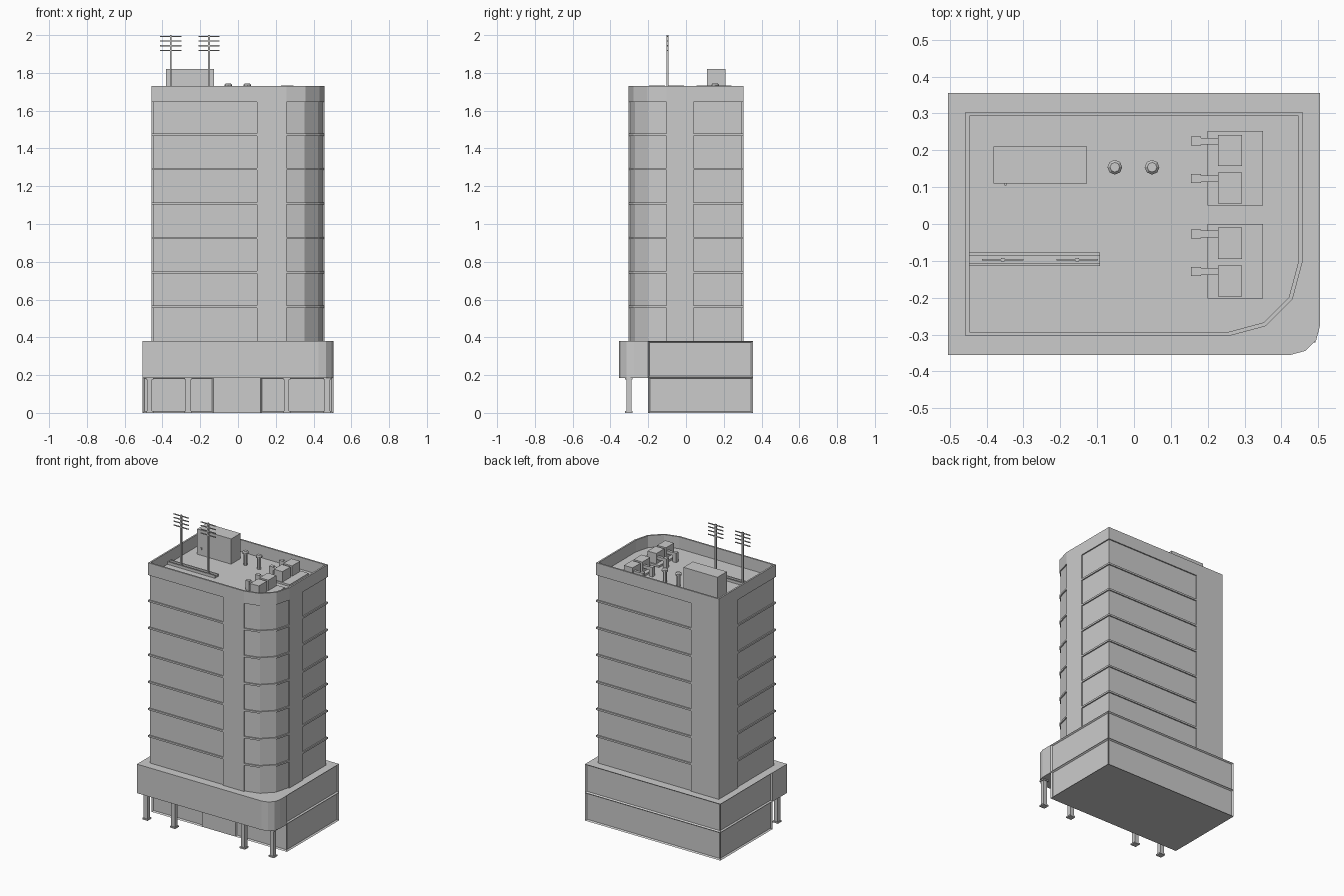
import bpy, bmesh, math
from mathutils import Vector

if "Cube" in bpy.data.objects:
    bpy.data.objects.remove(bpy.data.objects["Cube"])


def finish(name, bm):
    bmesh.ops.recalc_face_normals(bm, faces=bm.faces)
    me = bpy.data.meshes.new(name)
    bm.to_mesh(me)
    bm.free()
    ob = bpy.data.objects.new(name, me)
    bpy.context.collection.objects.link(ob)
    return ob


def prism(name, pts, z0, z1, panels=(), border=0.01, depth=0.01):
    """Extruded outline; the listed side faces get a recessed panel."""
    bm = bmesh.new()
    lo = [bm.verts.new((x, y, z0)) for x, y in pts]
    hi = [bm.verts.new((x, y, z1)) for x, y in pts]
    n = len(pts)
    bm.faces.new(lo[::-1])
    bm.faces.new(hi)
    sides = [bm.faces.new((lo[i], lo[(i + 1) % n], hi[(i + 1) % n], hi[i])) for i in range(n)]
    bm.normal_update()
    if panels:
        bmesh.ops.inset_individual(bm, faces=[sides[i] for i in panels],
                                   thickness=border, depth=-depth)
    return finish(name, bm)


def box(name, x0, x1, y0, y1, z0, z1):
    return prism(name, [(x0, y0), (x1, y0), (x1, y1), (x0, y1)], z0, z1)


def offset(pts, d, closed):
    """Mitred inward offset of a counter-clockwise path."""
    p = [Vector(q) for q in pts]
    n = len(p)
    out = []
    for i in range(n):
        nrm = []
        for a, b in ((i - 1, i), (i, i + 1)):
            if closed or (a >= 0 and b < n):
                e = (p[b % n] - p[a % n]).normalized()
                nrm.append(Vector((-e.y, e.x)))
        m = (nrm[0] + nrm[-1]) / (1 + nrm[0].dot(nrm[-1]))
        out.append(tuple(p[i] + m * d))
    return out


def strip(name, pts, d, z0, z1, closed=False):
    """Wall of thickness d standing along a path."""
    bm = bmesh.new()
    inner = offset(pts, d, closed)
    rings = [[bm.verts.new(v) for v in ((o[0], o[1], z0), (o[0], o[1], z1),
                                        (i[0], i[1], z1), (i[0], i[1], z0))]
             for o, i in zip(pts, inner)]
    n = len(rings)
    for k in range(n if closed else n - 1):
        a, b = rings[k], rings[(k + 1) % n]
        for j in range(4):
            bm.faces.new((a[j], b[j], b[(j + 1) % 4], a[(j + 1) % 4]))
    if not closed:
        bm.faces.new(rings[0])
        bm.faces.new(rings[-1])
    return finish(name, bm)


def lathe(name, cx, cy, profile, sides=8):
    bm = bmesh.new()
    rings = [[bm.verts.new((cx + r * math.cos(math.tau * k / sides),
                            cy + r * math.sin(math.tau * k / sides), z))
              for k in range(sides)] for r, z in profile]
    for a, b in zip(rings, rings[1:]):
        for k in range(sides):
            bm.faces.new((a[k], a[(k + 1) % sides], b[(k + 1) % sides], b[k]))
    bm.faces.new(rings[0])
    bm.faces.new(rings[-1])
    return finish(name, bm)


def arc(cx, cy, r):
    return [(cx + r * math.cos(math.radians(a)), cy + r * math.sin(math.radians(a)))
            for a in (-90, -60, -30, 0)]


# Podium: ground floor with shopfront, upper floor, overhanging front
X, Y = 0.505, 0.355
prism("ground_floor", [(-X, -0.2), (-0.13, -0.2), (0.12, -0.2), (X, -0.2), (X, Y), (-X, Y)],
      0, 0.188, panels=(0, 2, 3, 4, 5))
prism("podium_floor", [(-X, -0.2), (X, -0.2), (X, Y), (-X, Y)], 0.188, 0.38, panels=(1, 2, 3))
prism("podium_overhang", [(-X, -Y)] + arc(X - 0.08, -Y + 0.08, 0.08) + [(X, -0.2), (-X, -0.2)],
      0.185, 0.38)

# Entrance columns with foot and head plates
for i, x in enumerate((-0.468, -0.263, 0.257, 0.472)):
    y = -0.302
    box(f"column_{i}", x - 0.014, x + 0.014, y - 0.014, y + 0.014, 0.008, 0.178)
    for part, z in (("foot", 0), ("head", 0.177)):
        box(f"column_{part}_{i}", x - 0.02, x + 0.02, y - 0.02, y + 0.02, z, z + 0.009)

# Tower core (glazing), set back behind piers and ledges
TX, TY, Z0, Z1, TOP = 0.457, 0.304, 0.38, 1.655, 1.73
corner = arc(TX - 0.2, -TY + 0.2, 0.2)
outline = [(-TX, -TY)] + corner + [(TX, TY), (-TX, TY)]
prism("tower_core", offset(outline, 0.008, True), Z0, 1.65)
strip("parapet", outline, 0.011, Z1 - 0.008, TOP, closed=True)

# Plain vertical piers
piers = [[(0.1, -TY), corner[0]],
         [corner[-1], (TX, 0.04)],
         [(-0.25, TY), (-TX, TY), (-TX, 0.1)]]
for i, p in enumerate(piers):
    strip(f"pier_{i}", p, 0.012, Z0, Z1 - 0.008)

# Floor ledges along each window run
runs = [[(-TX, 0.1), (-TX, -TY), (0.1, -TY)],
        corner,
        [(TX, 0.04), (TX, TY), (-0.25, TY)]]
for f in range(1, 7):
    z = Z0 + f * (Z1 - Z0) / 7
    for i, p in enumerate(runs):
        strip(f"ledge_{f}_{i}", p, 0.012, z - 0.006, z + 0.006)

# Rooftop stair house with door handle
R = 1.648
box("stair_house", -0.381, -0.128, 0.11, 0.21, R, 1.82)
box("door_handle", -0.352, -0.346, 0.105, 0.111, R + 0.04, R + 0.055)

# Mushroom vents
for i, x in enumerate((-0.052, 0.049)):
    lathe(f"roof_vent_{i}", x, 0.154, [(0.013, R), (0.013, 1.727), (0.02, 1.727),
                                      (0.02, 1.737), (0.013, 1.745)])

# Air conditioning pads, units and elbow ducts
for i, y in enumerate((0.05, -0.202)):
    box(f"cooling_pad_{i}", 0.2, 0.35, y, y + 0.202, R, R + 0.015)
    for j, dy in enumerate((0.005, 0.107)):
        u = y + dy
        box(f"cooling_unit_{i}_{j}", 0.228, 0.293, u, u + 0.085, R + 0.014, 1.733)
        c = u + 0.068
        box(f"duct_{i}_{j}", 0.18, 0.229, c - 0.009, c + 0.009, 1.69, 1.71)
        box(f"duct_drop_{i}_{j}", 0.155, 0.182, c - 0.012, c + 0.012, R, 1.714)

# Antenna rail (open channel), masts and crossbars
box("antenna_rail", -0.447, -0.092, -0.114, -0.078, R, R + 0.008)
for i, y in enumerate((-0.114, -0.086)):
    box(f"antenna_rail_lip_{i}", -0.447, -0.092, y, y + 0.008, R, R + 0.02)
for i, x in enumerate((-0.356, -0.154)):
    box(f"mast_{i}", x - 0.005, x + 0.005, -0.102, -0.092, R, 2.0)
    for j, z in enumerate((1.993, 1.969, 1.944, 1.918)):
        box(f"crossbar_{i}_{j}", x - 0.056, x + 0.056, -0.0995, -0.0945, z - 0.003, z + 0.003)
